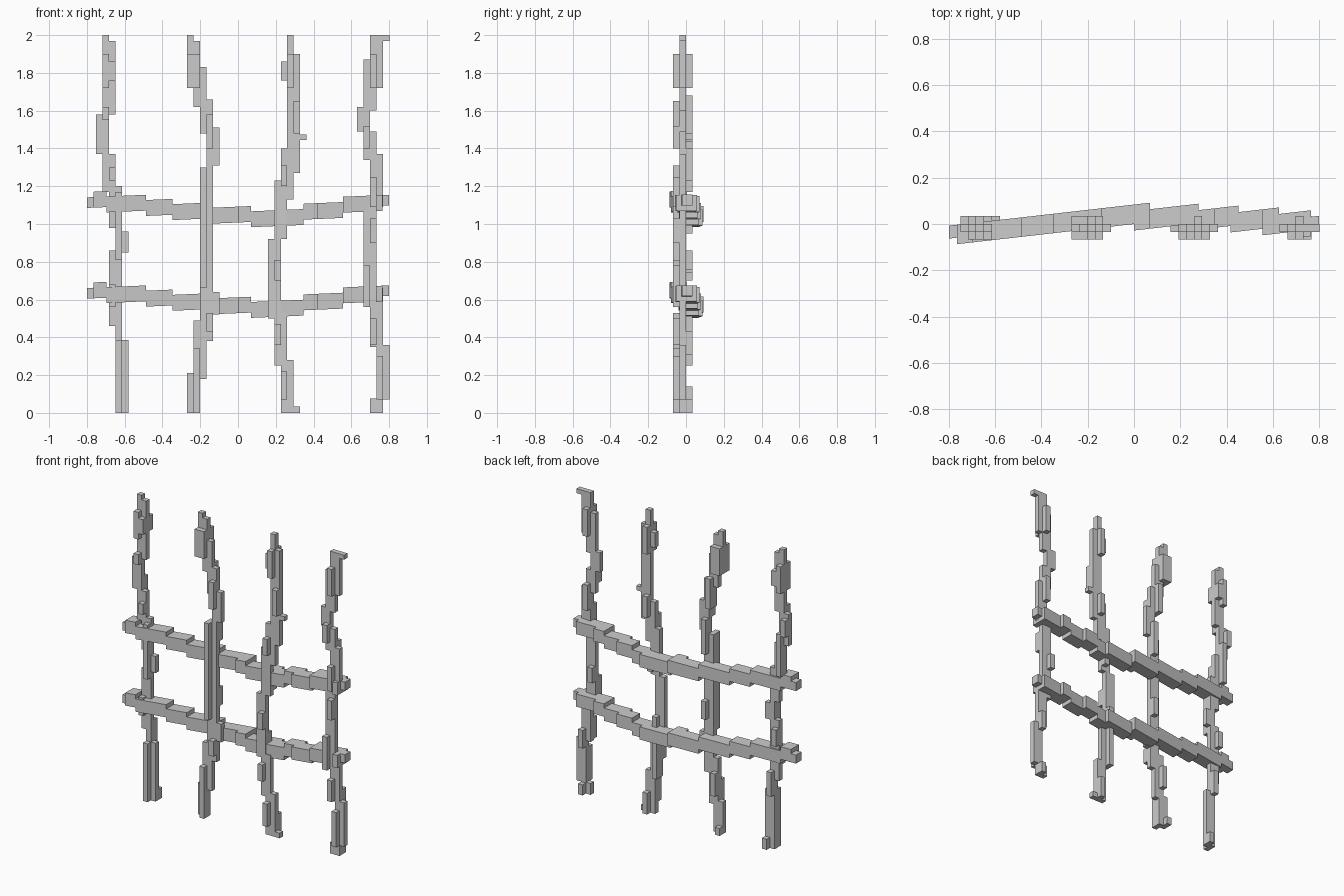
import bpy, bmesh
from math import radians, tan
from mathutils import Matrix, Vector

CELL = 0.0342
Y0 = -0.068
DEPTH = {"m": (1, 2), "f": (0, 2), "b": (1, 3), "a": (0, 3)}


def add_box(bm, lo, hi):
    lo, hi = Vector(lo), Vector(hi)
    size = hi - lo
    mat = Matrix.Translation((lo + hi) / 2) @ Matrix.Diagonal((*size, 1))
    bmesh.ops.create_cube(bm, size=1, matrix=mat)


def finish(bm, name):
    mesh = bpy.data.meshes.new(name)
    bm.to_mesh(mesh)
    bm.free()
    obj = bpy.data.objects.new(name, mesh)
    bpy.context.collection.objects.link(obj)
    return obj


# Crooked posts: rows of (column, columns wide, bottom, top, depth pattern)
def post(name, x0, rows):
    bm = bmesh.new()
    for col, wide, z0, z1, d in rows:
        a, b = DEPTH[d]
        add_box(bm, (x0 + col * CELL, Y0 + a * CELL, z0),
                (x0 + (col + wide) * CELL, Y0 + b * CELL, z1))
    finish(bm, name)


post("post_far_left", -0.751, [
    (1, 1, 1.86, 2.0, "m"), (1, 2, 1.58, 1.97, "m"), (1, 1, 1.72, 1.9, "a"),
    (2, 1, 1.76, 1.86, "a"), (1, 1, 1.55, 1.62, "f"), (0, 2, 1.37, 1.58, "m"),
    (0, 1, 1.44, 1.55, "b"), (1, 1, 1.17, 1.45, "b"), (1, 2, 1.2, 1.37, "m"),
    (2, 1, 1.23, 1.3, "f"), (2, 2, 0.98, 1.2, "m"), (3, 1, 0.81, 1.17, "f"),
    (3, 2, 0.85, 0.96, "m"), (2, 2, 0.66, 0.86, "m"), (2, 1, 0.7, 0.81, "b"),
    (2, 2, 0.46, 0.68, "m"), (2, 1, 0.56, 0.68, "f"), (3, 1, 0.36, 0.52, "b"),
    (3, 2, 0.0, 0.385, "m"), (3, 1, 0.0, 0.385, "f"), (4, 1, 0.0, 0.07, "b")])

post("post_mid_left", -0.27, [
    (0, 1, 1.86, 2.0, "m"), (0, 2, 1.76, 1.97, "m"), (0, 2, 1.72, 1.9, "a"),
    (1, 2, 1.62, 1.83, "m"), (2, 1, 1.48, 1.68, "b"), (2, 2, 1.5, 1.66, "m"),
    (3, 2, 1.31, 1.51, "m"), (3, 1, 1.4, 1.58, "f"), (3, 1, 1.17, 1.4, "b"),
    (2, 2, 0.98, 1.3, "m"), (2, 1, 0.66, 1.3, "f"), (2, 2, 0.5, 1.0, "m"),
    (3, 1, 0.74, 0.86, "b"), (3, 2, 0.52, 0.64, "m"), (3, 1, 0.43, 0.53, "f"),
    (2, 2, 0.38, 0.53, "m"), (1, 2, 0.18, 0.49, "m"), (1, 1, 0.25, 0.4, "b"),
    (0, 2, 0.0, 0.21, "m"), (1, 1, 0.0, 0.34, "f"), (0, 1, 0.0, 0.05, "b")])

post("post_mid_right", 0.158, [
    (3, 1, 1.86, 2.0, "m"), (3, 2, 1.27, 1.9, "m"), (3, 1, 1.72, 1.9, "a"),
    (2, 1, 1.76, 1.86, "m"), (4, 1, 1.48, 1.65, "f"), (5, 1, 1.445, 1.475, "m"),
    (3, 1, 1.3, 1.44, "b"), (2, 2, 1.13, 1.4, "m"), (2, 1, 1.2, 1.31, "f"),
    (1, 2, 0.92, 1.23, "m"), (2, 1, 0.95, 1.06, "b"), (1, 1, 0.5, 0.99, "m"),
    (0, 2, 0.5, 0.92, "m"), (1, 1, 0.7, 0.81, "f"), (1, 1, 0.25, 0.66, "b"),
    (1, 2, 0.28, 0.53, "m"), (1, 1, 0.36, 0.47, "f"), (2, 2, 0.0, 0.28, "m"),
    (2, 1, 0.07, 0.22, "f"), (3, 1, 0.0, 0.14, "b"), (4, 1, 0.0, 0.034, "m")])

post("post_far_right", 0.63, [
    (3, 2, 1.97, 2.0, "m"), (2, 2, 1.72, 2.0, "m"), (2, 1, 1.72, 1.9, "a"),
    (1, 2, 1.6, 1.79, "m"), (1, 1, 1.5, 1.87, "m"), (0, 2, 1.49, 1.62, "m"),
    (1, 1, 1.4, 1.52, "f"), (1, 2, 1.34, 1.49, "m"), (2, 1, 1.23, 1.4, "b"),
    (2, 2, 1.09, 1.37, "m"), (2, 1, 1.09, 1.25, "f"), (1, 2, 0.65, 1.1, "m"),
    (2, 1, 0.9, 1.03, "f"), (1, 1, 0.76, 0.86, "b"), (1, 1, 0.56, 0.78, "f"),
    (2, 2, 0.35, 0.66, "m"), (2, 1, 0.36, 0.5, "f"), (3, 1, 0.31, 0.43, "b"),
    (3, 2, 0.07, 0.36, "m"), (3, 1, 0.07, 0.3, "f"), (2, 2, 0.0, 0.075, "m"),
    (3, 1, 0.0, 0.07, "b")])

# Sagging rails: stepped beam cut on a slightly turned grid
PATH = [(-0.8, -0.04, 1.125), (-0.5, -0.01, 1.1), (-0.25, 0.02, 1.065),
        (0.0, 0.034, 1.045), (0.2, 0.028, 1.03), (0.4, 0.022, 1.06),
        (0.6, 0.012, 1.095), (0.8, 0.0, 1.12)]
TURN, TILT = tan(radians(6.5)), tan(radians(2.5))
STEP, N = 0.028, 46


def centre(x):
    for p, q in zip(PATH, PATH[1:]):
        if x <= q[0]:
            t = (x - p[0]) / (q[0] - p[0])
            return p[1] + t * (q[1] - p[1]), p[2] + t * (q[2] - p[2])
    return PATH[-1][1:]


def rail(name, drop):
    bm = bmesh.new()
    runs = []
    for i in range(N):
        x0, x1 = -0.8 + 1.6 * i / N, -0.8 + 1.6 * (i + 1) / N
        x = (x0 + x1) / 2
        y, z = centre(x)
        hy, hz = (0.03, 0.03) if i in (0, N - 1) else (0.046, 0.042)
        v, w = y - TURN * x, z - TILT * x
        key = tuple(round(k / STEP) for k in (v - hy, v + hy, w - hz, w + hz))
        if runs and runs[-1][0] == key:
            runs[-1][2] = x1
        else:
            runs.append([key, x0, x1])
    for (a, b, c, d), x0, x1 in runs:
        add_box(bm, (x0, a * STEP, c * STEP), (x1, b * STEP, d * STEP))
    # Shear the straight grid into the turned, tilted direction
    for v in bm.verts:
        v.co.y += TURN * v.co.x
        v.co.z += TILT * v.co.x - drop
    finish(bm, name)


rail("upper_rail", 0.0)
rail("lower_rail", 0.48)
